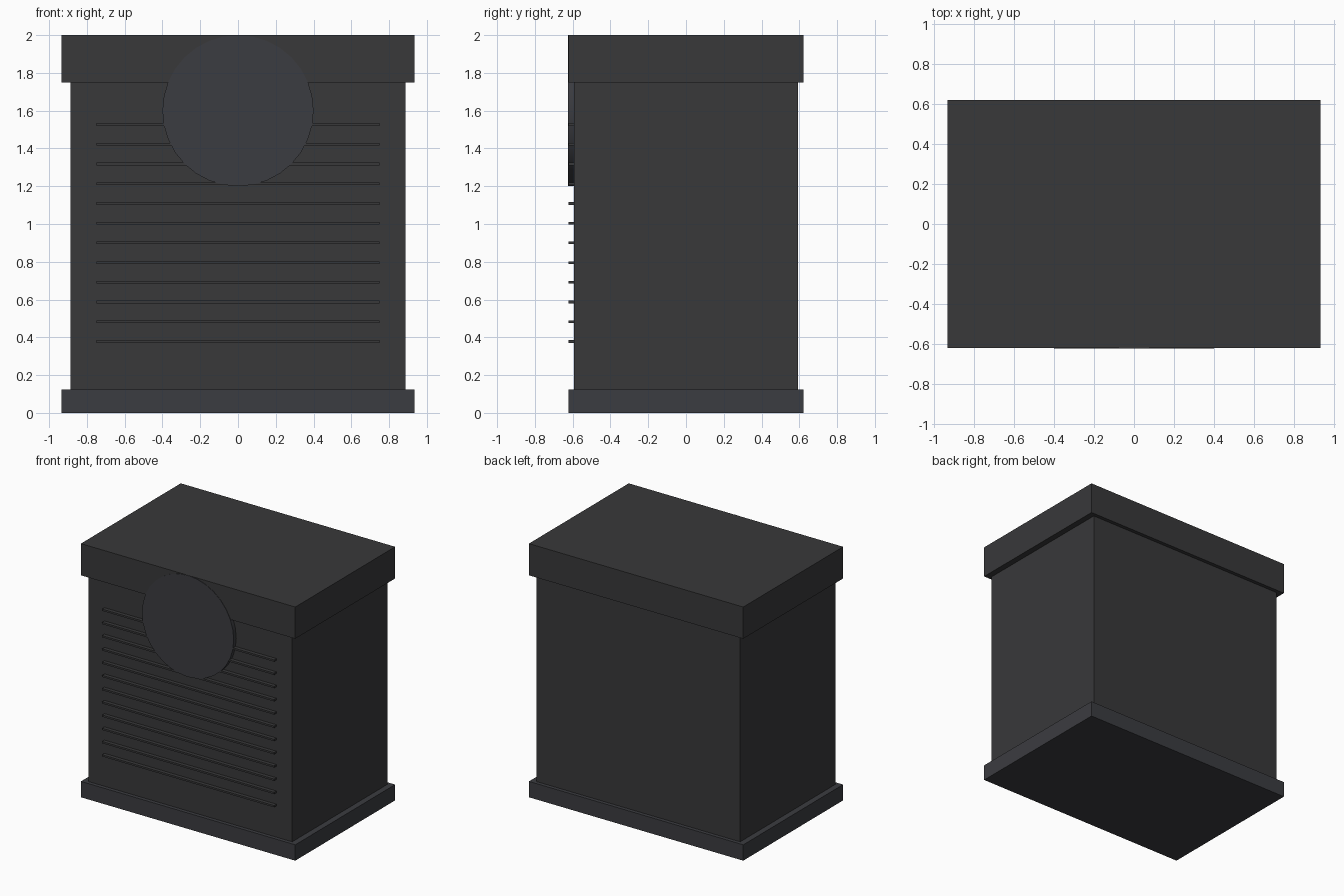
import bpy
import math

if "Cube" in bpy.data.objects:
    bpy.data.objects.remove(bpy.data.objects["Cube"])


def material(name, rgb):
    mat = bpy.data.materials.new(name)
    mat.diffuse_color = (*rgb, 1.0)
    mat.use_nodes = True
    mat.node_tree.nodes["Principled BSDF"].inputs["Base Color"].default_value = mat.diffuse_color
    return mat


dark = material("dark_grey", (0.04, 0.04, 0.042))
slate = material("slate_grey", (0.044, 0.045, 0.052))


def box(name, lo, hi, mat):
    centre = [(a + b) / 2 for a, b in zip(lo, hi)]
    bpy.ops.mesh.primitive_cube_add(size=1, location=centre)
    obj = bpy.context.object
    obj.name = name
    obj.scale = [b - a for a, b in zip(lo, hi)]
    bpy.ops.object.transform_apply(location=False, rotation=False, scale=True)
    obj.data.materials.append(mat)
    return obj


HX, HY = 0.935, 0.622   # half size of plinth and lid
BX, BY = 0.888, 0.593   # half size of body

# Plinth, cabinet body and overhanging lid
box("plinth", (-HX, -HY, 0), (HX, HY, 0.125), slate)
box("cabinet_body", (-BX, -BY, 0.125), (BX, BY, 1.75), dark)
box("lid", (-HX, -HY, 1.75), (HX, HY, 2.0), dark)

# Thin horizontal slats across the front
for i in range(12):
    z = 0.378 + i * 0.1044
    box(f"front_slat_{i + 1}", (-0.75, -HY, z - 0.007), (0.75, -BY + 0.005, z + 0.007), dark)

# Round plate on the front, just proud of the lid
front, back = -HY - 0.003, -BY + 0.005
bpy.ops.mesh.primitive_cylinder_add(
    vertices=32, radius=0.4, depth=back - front,
    location=(0, (front + back) / 2, 1.6), rotation=(math.pi / 2, 0, 0))
plate = bpy.context.object
plate.name = "round_plate"
plate.data.materials.append(slate)
bpy.ops.object.shade_smooth_by_angle(angle=math.radians(30))
